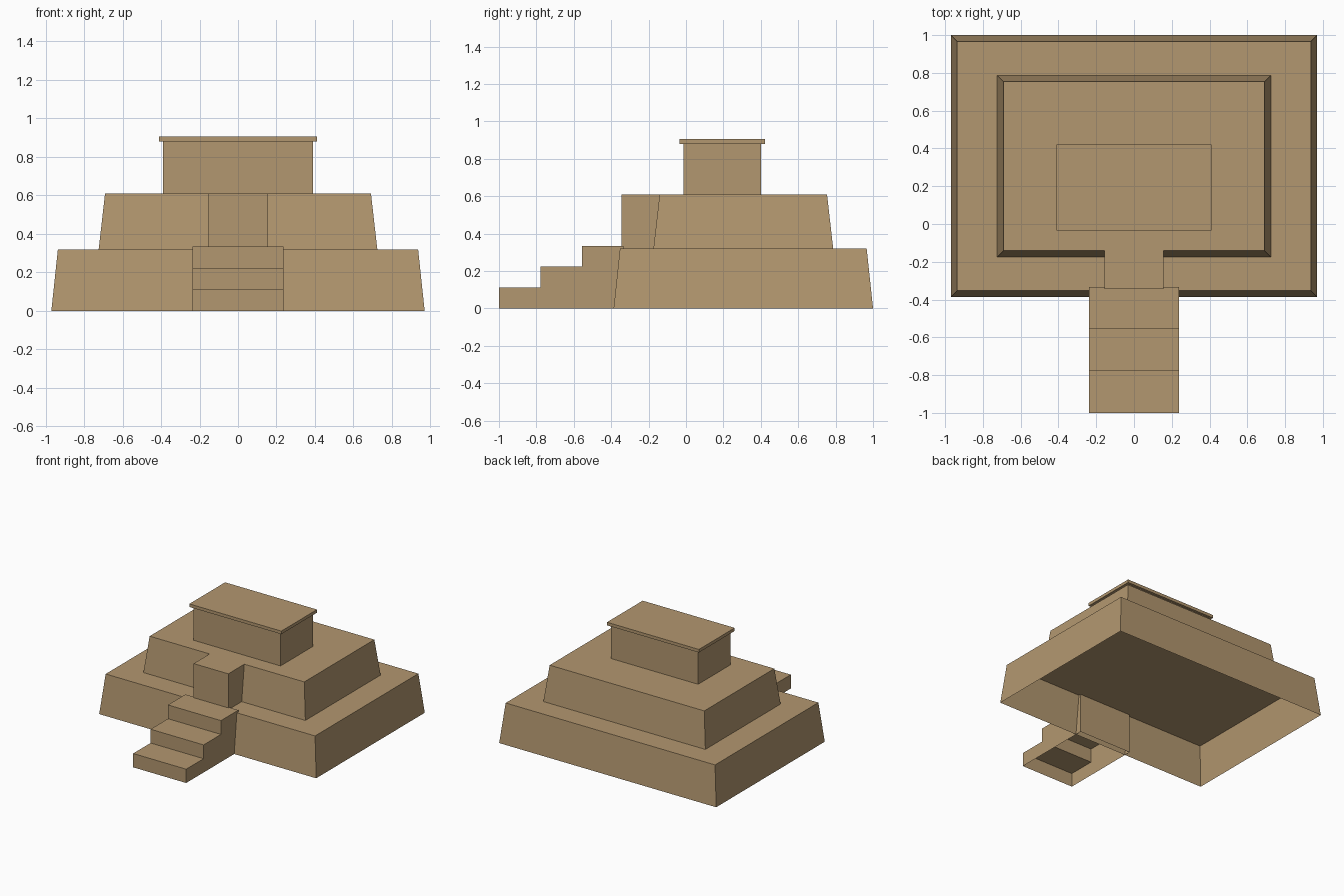
import bpy, bmesh
from mathutils import Vector

cube = bpy.data.objects.get("Cube")
if cube:
    bpy.data.objects.remove(cube, do_unlink=True)

# Single sandstone colour
STONE = (0.45, 0.31, 0.16, 1.0)
stone = bpy.data.materials.new("sandstone")
stone.use_nodes = True
stone.diffuse_color = STONE
bsdf = next(n for n in stone.node_tree.nodes if n.type == 'BSDF_PRINCIPLED')
bsdf.inputs["Base Color"].default_value = STONE
bsdf.inputs["Roughness"].default_value = 0.9


def prism(name, profile, offset, open_bottom=True):
    """Extrude a flat outline; optionally leave the underside open."""
    bm = bmesh.new()
    face = bm.faces.new([bm.verts.new(p) for p in profile])
    ext = bmesh.ops.extrude_face_region(bm, geom=[face], use_keep_orig=True)
    moved = [g for g in ext["geom"] if isinstance(g, bmesh.types.BMVert)]
    bmesh.ops.translate(bm, verts=moved, vec=Vector(offset))
    bmesh.ops.recalc_face_normals(bm, faces=bm.faces)
    if open_bottom:
        bm.normal_update()
        under = [f for f in bm.faces if f.normal.z < -0.9]
        bmesh.ops.delete(bm, geom=under, context='FACES')
    mesh = bpy.data.meshes.new(name)
    bm.to_mesh(mesh)
    bm.free()
    mesh.materials.append(stone)
    obj = bpy.data.objects.new(name, mesh)
    bpy.context.collection.objects.link(obj)
    return obj


def block(name, half_x, y0, y1, z0, z1, taper=0.0, open_bottom=True):
    """Box centred on x whose walls lean inward by taper at the top."""
    outline = [(-half_x, y0, z0), (half_x, y0, z0), (half_x, y1, z0), (-half_x, y1, z0)]
    obj = prism(name, outline, (0, 0, z1 - z0), open_bottom)
    mid = (y0 + y1) / 2
    for v in obj.data.vertices:
        if v.co.z > (z0 + z1) / 2:
            v.co.x -= taper if v.co.x > 0 else -taper
            v.co.y -= taper if v.co.y > mid else -taper
    return obj


# Sloping terraces
block("lower_terrace", 0.97, -0.387, 1.0, 0.0, 0.32, taper=0.034)
block("upper_terrace", 0.724, -0.174, 0.787, 0.32, 0.61, taper=0.033)

# Landing that joins the stairs to the upper terrace
block("landing", 0.155, -0.345, -0.141, 0.32, 0.61)

# Shrine and its overhanging roof slab
block("shrine", 0.39, -0.014, 0.402, 0.61, 0.88)
block("shrine_roof", 0.411, -0.034, 0.422, 0.88, 0.905, open_bottom=False)

# Front stairs from a stepped side profile
HALF, RISE, RUN, STEPS = 0.237, 0.1115, 0.222, 3
side = [(-HALF, -1.0, 0.0)]
for i in range(STEPS):
    z = (i + 1) * RISE
    side += [(-HALF, -1.0 + i * RUN, z), (-HALF, -1.0 + (i + 1) * RUN, z)]
side.append((-HALF, -1.0 + STEPS * RUN, 0.0))
prism("front_stairs", side, (2 * HALF, 0, 0))
